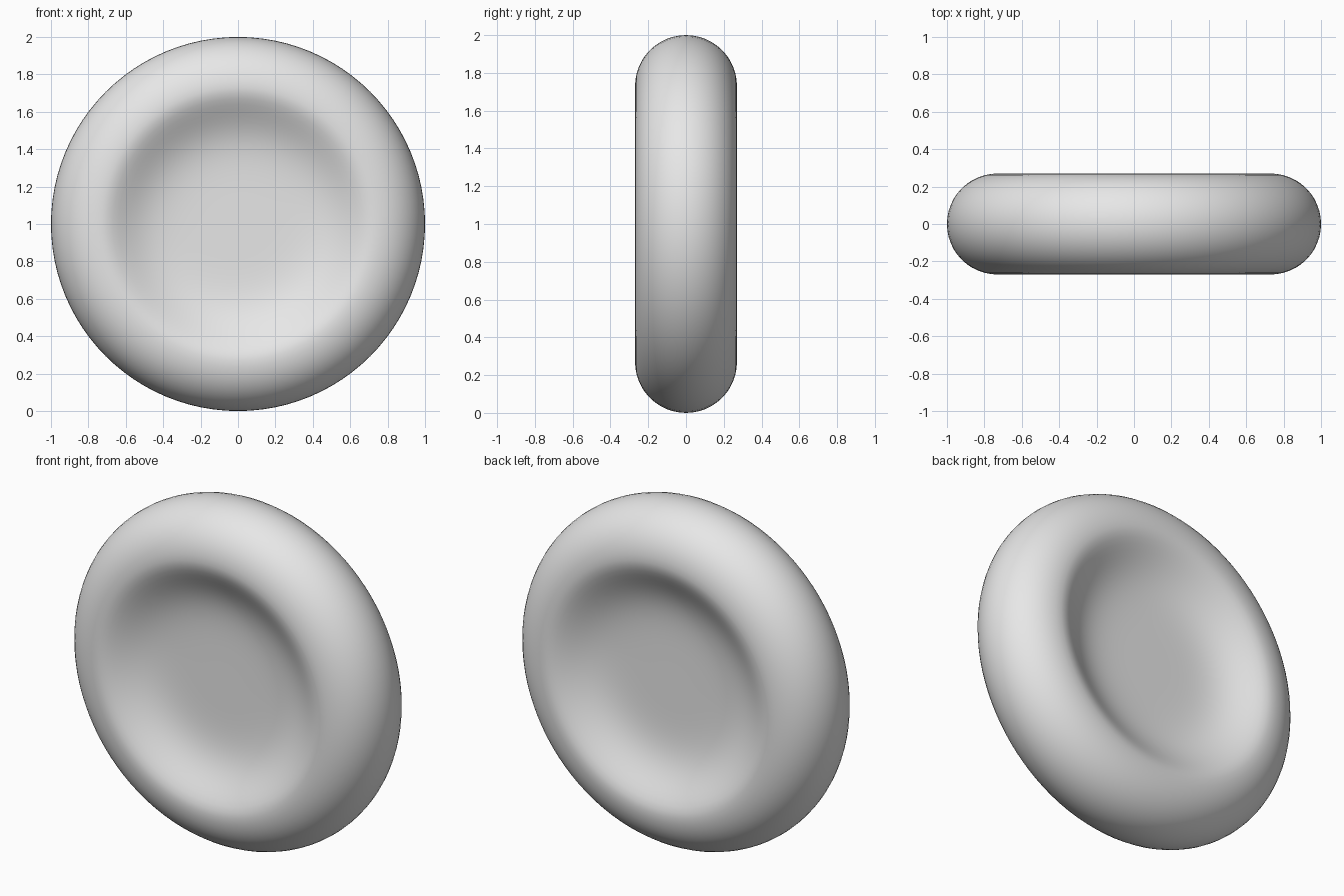
import bpy, bmesh, math
from mathutils import Vector

cube = bpy.data.objects.get("Cube")
if cube:
    bpy.data.objects.remove(cube, do_unlink=True)

RIM = 0.27             # radius of the rounded rim
CREST = 1.0 - RIM      # distance of the rim's crest from the axis
CENTRE = 0.125         # half thickness at the middle of the dimple
STEPS = 24
SEGMENTS = 96


def dimple(t):
    """Half thickness from the axis (t = 0) to the crest (t = 1)."""
    return CENTRE + (RIM - CENTRE) * math.sin(math.pi / 2 * t ** 2.7) ** 2


# Half of the cross-section: dimple, then rounded rim, then its mirror
front = [(CREST * i / STEPS, -dimple(i / STEPS)) for i in range(STEPS)]
rim = [(CREST + RIM * math.cos(a), RIM * math.sin(a))
       for a in (math.pi * (i / STEPS - 0.5) for i in range(STEPS + 1))]
back = [(r, -y) for r, y in reversed(front)]

# Turn the cross-section around the front-to-back axis
bm = bmesh.new()
verts = [bm.verts.new((r, y, 1.0)) for r, y in front + rim + back]
edges = [bm.edges.new(pair) for pair in zip(verts, verts[1:])]
bmesh.ops.spin(bm, geom=verts + edges, cent=Vector((0, 0, 1)),
               axis=Vector((0, 1, 0)), angle=math.tau, steps=SEGMENTS)
bmesh.ops.remove_doubles(bm, verts=bm.verts[:], dist=0.0005)
bmesh.ops.recalc_face_normals(bm, faces=bm.faces[:])
for face in bm.faces:
    face.smooth = True

mesh = bpy.data.meshes.new("dimpled_disc")
bm.to_mesh(mesh)
bm.free()
disc = bpy.data.objects.new("dimpled_disc", mesh)
bpy.context.collection.objects.link(disc)

# Single light grey colour
grey = bpy.data.materials.new("light_grey")
grey.use_nodes = True
colour = (0.8, 0.8, 0.8, 1.0)
grey.diffuse_color = colour
grey.node_tree.nodes["Principled BSDF"].inputs["Base Color"].default_value = colour
mesh.materials.append(grey)
